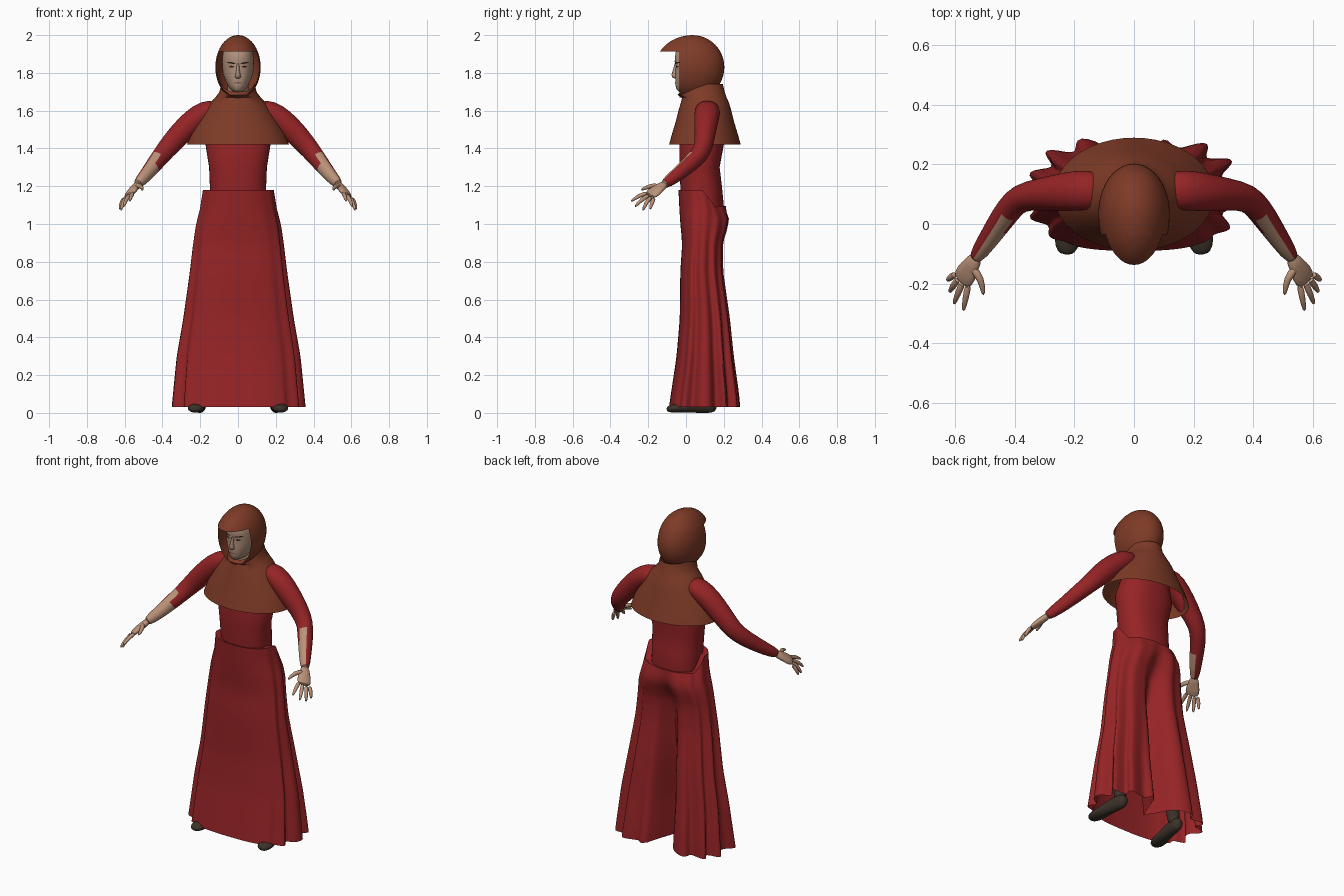
import bpy, bmesh, math
from mathutils import Vector
from mathutils.bvhtree import BVHTree

if "Cube" in bpy.data.objects:
    bpy.data.objects.remove(bpy.data.objects["Cube"])


def material(name, rgb):
    m = bpy.data.materials.new(name)
    m.use_nodes = True
    m.diffuse_color = (*rgb, 1)
    m.node_tree.nodes["Principled BSDF"].inputs["Base Color"].default_value = (*rgb, 1)
    return m


RED = material("red cloth", (0.30, 0.017, 0.019))
BROWN = material("brown cloth", (0.21, 0.043, 0.02))
SKIN = material("skin", (0.50, 0.29, 0.19))
FACE = material("face skin", (0.44, 0.28, 0.20))
SHOE = material("dark leather", (0.045, 0.032, 0.022))
HAIR = material("dark brown", (0.03, 0.018, 0.012))
LIP = material("lips", (0.22, 0.10, 0.075))


def finish(name, bm, mats, angle=45):
    bmesh.ops.recalc_face_normals(bm, faces=bm.faces)
    me = bpy.data.meshes.new(name)
    bm.to_mesh(me)
    bm.free()
    for m in mats:
        me.materials.append(m)
    ob = bpy.data.objects.new(name, me)
    bpy.context.collection.objects.link(ob)
    bpy.ops.object.select_all(action='DESELECT')
    ob.select_set(True)
    bpy.context.view_layer.objects.active = ob
    bpy.ops.object.shade_smooth_by_angle(angle=math.radians(angle))
    return ob


def bridge(rings, cap_start=True, cap_end=True):
    """Skin a list of closed rings of points."""
    bm = bmesh.new()
    loops = [[bm.verts.new(p) for p in ring] for ring in rings]
    n = len(loops[0])
    for a, b in zip(loops, loops[1:]):
        for i in range(n):
            j = (i + 1) % n
            bm.faces.new((a[i], a[j], b[j], b[i]))
    if cap_start:
        bm.faces.new(loops[0][::-1])
    if cap_end:
        bm.faces.new(loops[-1])
    return bm


def oval(z, w, front, back, n=40, e=2.0):
    """Horizontal superellipse: half width, front y and back y."""
    pts = []
    for i in range(n):
        a = math.tau * i / n
        c, s = math.cos(a), math.sin(a)
        x = math.copysign(abs(c) ** (2 / e), c) * w
        y = math.copysign(abs(s) ** (2 / e), s)
        pts.append(Vector((x, (front + back) / 2 + y * (back - front) / 2, z)))
    return pts


def tube(path, n=14, side=None):
    """Sections (x, y, z, side radius, other radius) swept along a path."""
    pts = [Vector(p[:3]) for p in path]
    rings = []
    for i, p in enumerate(pts):
        t = (pts[min(i + 1, len(pts) - 1)] - pts[max(i - 1, 0)]).normalized()
        u = Vector(side) if side else t.cross(Vector((0, 0, 1)))
        u = (u - t * u.dot(t)).normalized()
        v = u.cross(t)
        r1, r2 = path[i][3], path[i][-1]
        rings.append([p + u * r1 * math.cos(k * math.tau / n) + v * r2 * math.sin(k * math.tau / n)
                      for k in range(n)])
    return bridge(rings)


def soften(ob):
    ob.modifiers.new("soften", 'SUBSURF').levels = 1
    ob.modifiers["soften"].render_levels = 1


def pair(name, path, mats, side=None, n=14, rule=None):
    """Left and right copies of a tube."""
    for label, s in (("left_", 1), ("right_", -1)):
        bm = tube(path, n, side)
        if rule:
            bm.normal_update()
            bmesh.ops.recalc_face_normals(bm, faces=bm.faces)
            for f in bm.faces:
                f.material_index = rule(f)
        for v in bm.verts:
            v.co.x *= s
        soften(finish(label + name, bm, mats, 80))


def lerp_table(table, z):
    for a, b in zip(table, table[1:]):
        if a[0] >= z >= b[0]:
            t = (a[0] - z) / (a[0] - b[0])
            return [p + (q - p) * t for p, q in zip(a[1:], b[1:])]
    return table[-1][1:]


# Skirt: boxy flare with side pleats and a deep fold at the back
SKIRT = [(1.18, .187, -.04, .21), (1.08, .202, -.035, .235), (1.0, .222, -.03, .225),
         (.9, .235, -.02, .20), (.75, .25, -.03, .20), (.5, .28, -.033, .232),
         (.3, .31, -.05, .25), (.1, .325, -.08, .275), (.03, .33, -.09, .28)]
rings = [oval(1.17, .13, -.01, .15, 120)]
for k in range(24):
    z = 1.18 - 1.15 * k / 23
    flare = 1 - z / 1.18
    ring = oval(z, *lerp_table(SKIRT, z), 120, 2.2 + 0.7 * flare)
    for i, p in enumerate(ring):
        a = math.tau * i / 120
        mask = min(1, max(0, (math.sin(a) + .85) * 1.6))
        fold = 1 + mask * (.075 * flare + .012) * math.sin(13 * a + 1.5)
        p.x *= fold
        p.y = .09 + (p.y - .09) * fold
        if math.sin(a) > 0:
            p.y -= .2 * min(1, flare * 1.3) * math.exp(-(p.x / .055) ** 2)
            p.z += .02 * flare * math.exp(-(p.x / .1) ** 2)
    rings.append(ring)
for ring in rings:
    for i, p in enumerate(ring):
        drop = min(1, max(0, 2 * math.sin(math.tau * i / 120)))
        p.z -= .085 * drop * max(0, (p.z - .9) / .28)
finish("skirt", bridge(rings, False, False), [RED], 60)

# Bodice
TORSO = [(1.0, .14, -.01, .185), (1.1, .145, -.025, .2), (1.2, .149, -.03, .19),
         (1.3, .153, -.035, .178), (1.42, .172, -.035, .2), (1.54, .14, -.01, .2), (1.62, .07, .03, .16)]
finish("bodice", bridge([oval(*r, 40, 2.3) for r in TORSO]), [RED], 60)

# Shoulder cape with a small standing collar
CAPE = [(1.42, .27, -.09, .29), (1.48, .248, -.073, .273), (1.54, .212, -.055, .255),
        (1.60, .175, -.04, .24), (1.64, .148, -.028, .228), (1.67, .12, -.02, .215),
        (1.70, .098, -.045, .205), (1.74, .088, -.03, .195)]
bm = bridge([oval(*r, 48) for r in CAPE], False, False)
for v in bm.verts:
    if v.co.z > 1.68 and v.co.y < .06:  # collar dips at the throat
        v.co.z -= .55 * (v.co.z - 1.67) * min(1, (.06 - v.co.y) / .08)
finish("shoulder_cape", bm, [BROWN], 60)

# Hood: egg shell with a square face opening under a brim
bm = bmesh.new()
bmesh.ops.create_uvsphere(bm, u_segments=40, v_segments=24, radius=1)
for v in bm.verts:
    v.co = (v.co.x * .12, .035 + v.co.y * (.198 if v.co.y < 0 else .168), 1.83 + v.co.z * .17)
for co, no in (((0, -.035, 0), (0, 1, 0)), ((0, 0, 1.913), (0, 0, 1))):
    bmesh.ops.bisect_plane(bm, geom=bm.verts[:] + bm.edges[:] + bm.faces[:], plane_co=co, plane_no=no)
opening = [f for f in bm.faces if f.calc_center_median().y < -.035 and f.calc_center_median().z < 1.913]
bmesh.ops.delete(bm, geom=opening, context='FACES')
finish("hood", bm, [BROWN], 60)

# Neck and head
finish("neck", bridge([oval(1.58, .06, .02, .14, 24), oval(1.75, .054, .0, .12, 24)]), [FACE])
HEAD = [(1.70, .022, -.036, .06), (1.712, .04, -.05, .1), (1.735, .055, -.056, .13), (1.77, .071, -.056, .15),
        (1.80, .08, -.057, .165), (1.835, .083, -.054, .17), (1.86, .084, -.06, .17),
        (1.91, .08, -.055, .17), (1.95, .062, -.025, .14), (1.97, .03, .02, .1)]
bm = bridge([oval(*r, 40, 2.15) for r in HEAD])
surface = BVHTree.FromBMesh(bm)
finish("head", bm, [FACE], 80)

# Nose, with a narrow bridge and a wider tip
NOSE = [(1.77, .010, -.060, -.04), (1.777, .016, -.073, -.04), (1.79, .013, -.077, -.04),
        (1.82, .008, -.068, -.04), (1.85, .006, -.060, -.04)]
finish("nose", bridge([oval(*r, 12) for r in NOSE]), [FACE], 60)


def face_patch(name, x, z, w, h, tilt, mat):
    """Thin painted oval laid on the face surface."""
    bm = bmesh.new()
    verts = []
    for i in range(14):
        a = math.tau * i / 14
        px = x + w * math.cos(a)
        pz = z + h * math.sin(a) + tilt * (px - x)
        hit = surface.ray_cast(Vector((px, -1, pz)), Vector((0, 1, 0)))[0]
        verts.append(bm.verts.new((px, hit.y - .002, pz)))
    bmesh.ops.triangulate(bm, faces=[bm.faces.new(verts)])
    finish(name, bm, [mat])


for label, s in (("left_", 1), ("right_", -1)):
    face_patch(label + "brow", s * .036, 1.853, .023, .0045, s * .15, HAIR)
    face_patch(label + "eye", s * .034, 1.833, .013, .005, 0, HAIR)
face_patch("mouth", 0, 1.747, .024, .004, 0, LIP)

# Arms: sleeves open along the inner side of the forearm
ARM = [(.10, .11, 1.615, .06, .045), (.17, .115, 1.598, .07, .06), (.235, .107, 1.55, .066, .066),
       (.315, .10, 1.47, .055, .062), (.385, .09, 1.39, .048, .054), (.42, .05, 1.345, .046, .048),
       (.455, 0, 1.30, .041, .043), (.495, -.06, 1.25, .034, .036), (.54, -.125, 1.203, .025, .027)]
INNER = Vector((-.75, -.65, 0))
pair("arm", ARM, [RED, SKIN], n=18,
     rule=lambda f: int(f.calc_center_median().x > .425 and f.normal.dot(INNER) > .05))

# Hands
ACROSS = (.055, .05, -.03)
PALM = [(.527, -.108, 1.213, .023, .02), (.545, -.135, 1.195, .03, .02),
        (.563, -.165, 1.172, .042, .019), (.582, -.198, 1.147, .04, .014)]
pair("palm", PALM, [SKIN], ACROSS)
FINGERS = {"thumb": ((.545, -.145, 1.20), (.512, -.185, 1.205), (.505, -.243, 1.178)),
           "index_finger": ((.556, -.20, 1.165), (.566, -.25, 1.15), (.574, -.295, 1.118)),
           "middle_finger": ((.573, -.192, 1.155), (.594, -.238, 1.128), (.606, -.272, 1.088)),
           "ring_finger": ((.588, -.182, 1.147), (.611, -.212, 1.112), (.62, -.23, 1.068)),
           "little_finger": ((.60, -.168, 1.14), (.62, -.182, 1.11), (.627, -.19, 1.075))}
for name, joints in FINGERS.items():
    radii = (.014, .0115, .007) if name != "thumb" else (.018, .013, .008)
    pair(name, [(*j, r) for j, r in zip(joints, radii)], [SKIN], ACROSS, 8)

# Shoes and hidden boot shafts
SHOES = [(.195, .165, .035, .018, .025), (.198, .14, .04, .033, .042), (.203, .09, .045, .034, .047),
         (.212, .03, .036, .038, .036), (.222, -.04, .026, .047, .026), (.227, -.08, .022, .04, .022),
         (.229, -.104, .02, .02, .012)]
pair("shoe", SHOES, [SHOE])
pair("boot_shaft", [(.198, .11, .04, .034), (.19, .11, .12, .038), (.15, .1, .4, .05)], [SHOE], (1, 0, 0))
